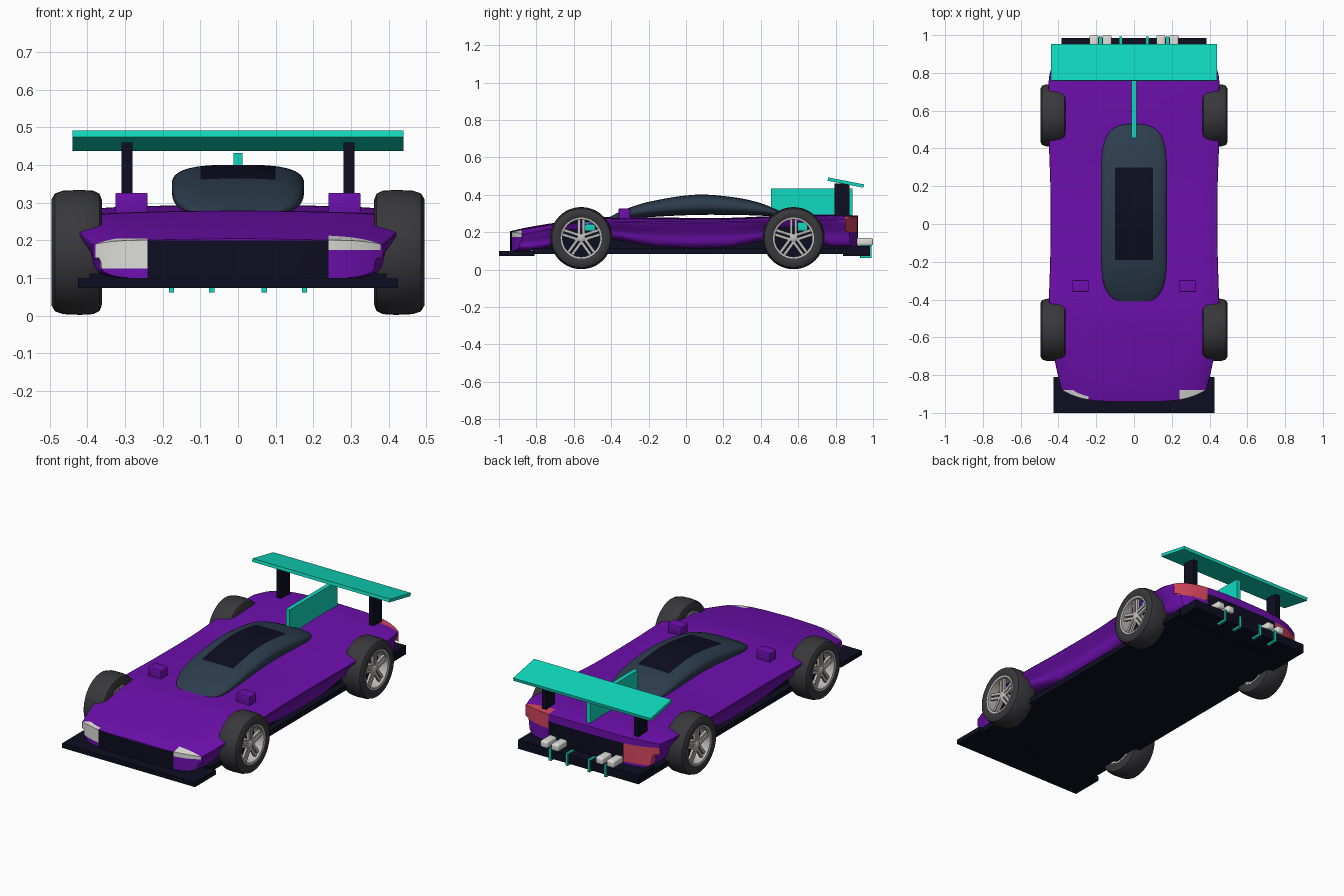
import bpy, bmesh, math
from mathutils import Matrix, Vector

cube = bpy.data.objects.get("Cube")
if cube:
    bpy.data.objects.remove(cube, do_unlink=True)


def material(name, *rgb):
    m = bpy.data.materials.new(name)
    m.use_nodes = True
    m.diffuse_color = (*rgb, 1)
    m.node_tree.nodes["Principled BSDF"].inputs["Base Color"].default_value = (*rgb, 1)
    return m


PURPLE = material("purple_paint", .155, .005, .42)
BLACK = material("navy_black", .004, .004, .015)
TEAL = material("teal", .005, .7, .52)
GLASS = material("slate_glass", .026, .047, .075)
WHITE = material("lamp_white", .72, .72, .69)
RED = material("tail_red", .66, .06, .11)
TYRE = material("tyre_grey", .04, .04, .045)
RIM = material("rim_grey", .52, .51, .49)


def finish(name, bm, *mats, angle=35):
    bmesh.ops.recalc_face_normals(bm, faces=bm.faces)
    mesh = bpy.data.meshes.new(name)
    bm.to_mesh(mesh)
    bm.free()
    for m in mats:
        mesh.materials.append(m)
    ob = bpy.data.objects.new(name, mesh)
    bpy.context.collection.objects.link(ob)
    bpy.ops.object.select_all(action="DESELECT")
    ob.select_set(True)
    bpy.context.view_layer.objects.active = ob
    bpy.ops.object.shade_smooth_by_angle(angle=math.radians(angle))
    return ob


def box(name, mat, x, y, z, bevel=0, turn=None):
    """Box from (low, high) ranges, with an optional turn about its centre."""
    bm = bmesh.new()
    bmesh.ops.create_cube(bm, size=1)
    spans = (x, y, z)
    bmesh.ops.scale(bm, vec=[b - a for a, b in spans], verts=bm.verts)
    if bevel:
        bmesh.ops.bevel(bm, geom=bm.edges[:], offset=bevel, segments=3, profile=.5, affect="EDGES")
    place = Matrix.Translation([(a + b) / 2 for a, b in spans])
    bmesh.ops.transform(bm, matrix=place @ turn if turn else place, verts=bm.verts)
    return finish(name, bm, mat)


def curve(keys, t):
    """Smooth interpolation of the tuples (t, values...)."""
    i = max(k for k in range(len(keys) - 1) if k == 0 or keys[k][0] <= t)

    def slope(k, c):
        a, b = keys[max(k - 1, 0)], keys[min(k + 1, len(keys) - 1)]
        return (b[c] - a[c]) / (b[0] - a[0])
    a, b = keys[i], keys[i + 1]
    h = b[0] - a[0]
    u = (t - a[0]) / h
    return [a[c] * (1 + 2 * u) * (1 - u) ** 2 + b[c] * u * u * (3 - 2 * u)
            + h * u * (1 - u) * (slope(i, c) * (1 - u) - slope(i + 1, c) * u)
            for c in range(1, len(a))]


def loft(rows):
    """Skin a list of closed rings."""
    bm = bmesh.new()
    rings = [[bm.verts.new(p) for p in row] for row in rows]
    n = len(rings[0])
    for a, b in zip(rings, rings[1:]):
        for i in range(n):
            bm.faces.new((a[i], a[(i + 1) % n], b[(i + 1) % n], b[i]))
    bmesh.ops.remove_doubles(bm, verts=bm.verts, dist=1e-5)
    bmesh.ops.dissolve_degenerate(bm, edges=bm.edges, dist=1e-5)
    return bm


def cut(bm, axis, *places):
    for p in places:
        co, no = Vector(), Vector()
        co[axis], no[axis] = p, 1
        bmesh.ops.bisect_plane(bm, geom=bm.verts[:] + bm.edges[:] + bm.faces[:],
                               plane_co=co, plane_no=no)


# Body: y, half width, lower half width, top, shoulder, bottom
STATIONS = [(-.94, .385, .355, .205, .185, .1), (-.85, .405, .37, .225, .2, .1),
            (-.7, .43, .38, .25, .225, .125), (-.5, .448, .4, .277, .245, .16),
            (-.4, .45, .4, .28, .25, .16), (-.15, .443, .385, .278, .25, .12),
            (.2, .443, .385, .276, .25, .115), (.42, .45, .39, .284, .255, .15),
            (.6, .45, .39, .291, .26, .15), (.8, .45, .39, .295, .265, .12),
            (.92, .43, .38, .288, .26, .12)]


def body_ring(y, squash=1):
    w, wb, t, s, b = curve(STATIONS, y)
    keys = [(0, 0, b), (1, wb * .8, b), (1.5, wb, b + .015),
            (2, wb + (w - wb) * .3, b + (s - b) * .5), (3, w, s),
            (3.3, w * .975, s + (t - s) * .3), (4, w * .8, s + (t - s) * .7),
            (5, w * .45, t - .003), (6, 0, t)]
    half = [curve(keys, 6 * i / 36) for i in range(37)]
    ring = half + [(-x, z) for x, z in half[-2:0:-1]]
    mid = (t + b) / 2
    # the ends bow in plan, more at the nose
    nose, tail = max(0, (-y - .6) / .34), max(0, (y - .75) / .17)
    return [(x, y + (.075 * nose - .05 * tail) * abs(x / .4) ** 4,
             mid + (z - mid) * squash) for x, z in ring]


N = 90
caps = [i / 8 for i in range(8)]
bm = loft([body_ring(-.94, k) for k in caps]
          + [body_ring(-.94 + 1.86 * i / N) for i in range(N + 1)]
          + [body_ring(.92, k) for k in reversed(caps)])
cut(bm, 0, -.24, .24, .2)
cut(bm, 1, -.88, .85)
cut(bm, 2, .125, .14, .175, .2, .205, .245)
for f in bm.faces:
    c = f.calc_center_median()
    f.normal_update()
    x, y, z = c
    if y < -.88:
        if abs(x) < .24:
            f.material_index = 1 if z < .2 else 0
        elif x < 0:
            f.material_index = 2 if .125 < z < .205 else 0
        else:
            f.material_index = 2 if z > .175 else 0
    elif y > .85:
        if abs(x) < .24:
            f.material_index = 1 if z < .245 and y > .9 else 0
        elif x < 0:
            f.material_index = 3 if .14 < z < .245 else 0
        else:
            f.material_index = 3 if z > .2 else 0
finish("body", bm, PURPLE, BLACK, WHITE, RED)

# Canopy
ARCH = [(-.42, .275, .262), (-.33, .32, .268), (-.2, .362, .28), (.05, .4, .292),
        (.25, .387, .292), (.4, .355, .288), (.53, .3, .28)]


def canopy_ring(u):
    y = .055 + .475 * u
    top, low = curve(ARCH, y)
    w = .176 * max(0, 1 - abs(u) ** 6) ** .36
    ring = []
    for i in range(48):
        a = math.tau * i / 48
        c, s = math.cos(a), math.sin(a)
        ring.append((w * math.copysign(abs(c) ** .65, c), y,
                     (top + low) / 2 + (top - low) / 2 * math.copysign(abs(s) ** .75, s)))
    return ring


bm = loft([canopy_ring(-math.cos(math.pi * i / 48)) for i in range(49)])
cut(bm, 0, -.1, .1)
cut(bm, 1, -.19, .3)
for f in bm.faces:
    x, y, z = f.calc_center_median()
    f.material_index = int(abs(x) < .1 and -.19 < y < .3 and z > .34)
finish("canopy", bm, GLASS, BLACK, angle=60)

# Floor, splitter and rear plate
box("floor_pan", BLACK, (-.395, .395), (-.82, .86), (.082, .112))
box("underbody_core", BLACK, (-.355, .355), (-.76, .86), (.1, .19))
box("front_splitter", BLACK, (-.425, .425), (-1, -.81), (.073, .1))
box("rear_plate", BLACK, (-.385, .385), (.84, .985), (.073, .125))

# Wing and fin
box("rear_wing", TEAL, (-.44, .44), (.757, .952), (.456, .474),
    turn=Matrix.Rotation(math.radians(-11), 4, "X"))
box("centre_fin", TEAL, (-.0125, .0125), (.455, .89), (.28, .432))
for side, s in (("left", 1), ("right", -1)):
    box(side + "_wing_post", BLACK, (s * .295 - .014, s * .295 + .014), (.795, .875), (.27, .46))
    box(side + "_hood_pod", PURPLE, (s * .283 - .043, s * .283 + .043), (-.36, -.297), (.27, .326), .004)
    for i, x in enumerate((.142, .212)):
        box(f"{side}_exhaust_{i + 1}", WHITE, (s * x - .024, s * x + .024), (.9, 1), (.128, .168), .01)
    for i, x in enumerate((.07, .177)):
        box(f"{side}_diffuser_fin_{i + 1}", TEAL, (s * x - .007, s * x + .007), (.93, .992), (.062, .132))


# Wheels
def lathe(name, mat, profile, s, y, closed=True):
    pts = profile + profile[:1] if closed else profile
    rows = [[(s * x, y + r * math.cos(math.tau * i / 48), .168 + r * math.sin(math.tau * i / 48))
             for i in range(48)] for x, r in pts]
    return finish(name, loft(rows), mat)


TYRE_SHAPE = [(.362, .108), (.362, .14), (.368, .156), (.385, .164), (.42, .166),
              (.465, .164), (.486, .157), (.495, .142), (.495, .12), (.488, .106)]
for side, s in (("left", 1), ("right", -1)):
    for end, y in (("front", -.56), ("rear", .575)):
        name = f"{end}_{side}_"
        lathe(name + "tyre", TYRE, TYRE_SHAPE, s, y)
        lathe(name + "rim", RIM, [(.362, .112), (.362, .1), (.488, .1), (.49, .11)], s, y)
        lathe(name + "brake_disc", BLACK, [(.41, 0), (.41, .1), (.425, .1), (.425, 0)], s, y, False)
        lathe(name + "hub", RIM, [(.37, 0), (.37, .022), (.475, .022), (.48, .014), (.48, 0)], s, y, False)
        x = sorted((s * .428, s * .445))
        box(name + "caliper", TEAL, x, (y + .02, y + .075), (.205, .255), .006)
        # paired spokes on both faces of the rim
        bm = bmesh.new()
        for x in (.372, .468):
            for i in range(10):
                a = math.tau * (i // 2) / 5 + math.pi / 2
                lean = .012 if i % 2 else -.012
                m = (Matrix.Translation((s * x, y, .168)) @ Matrix.Rotation(a, 4, "X")
                     @ Matrix.Translation((0, .057, lean)) @ Matrix.Diagonal((.014, .094, .015, 1)))
                bmesh.ops.create_cube(bm, size=1, matrix=m)
        finish(name + "spokes", bm, RIM)
